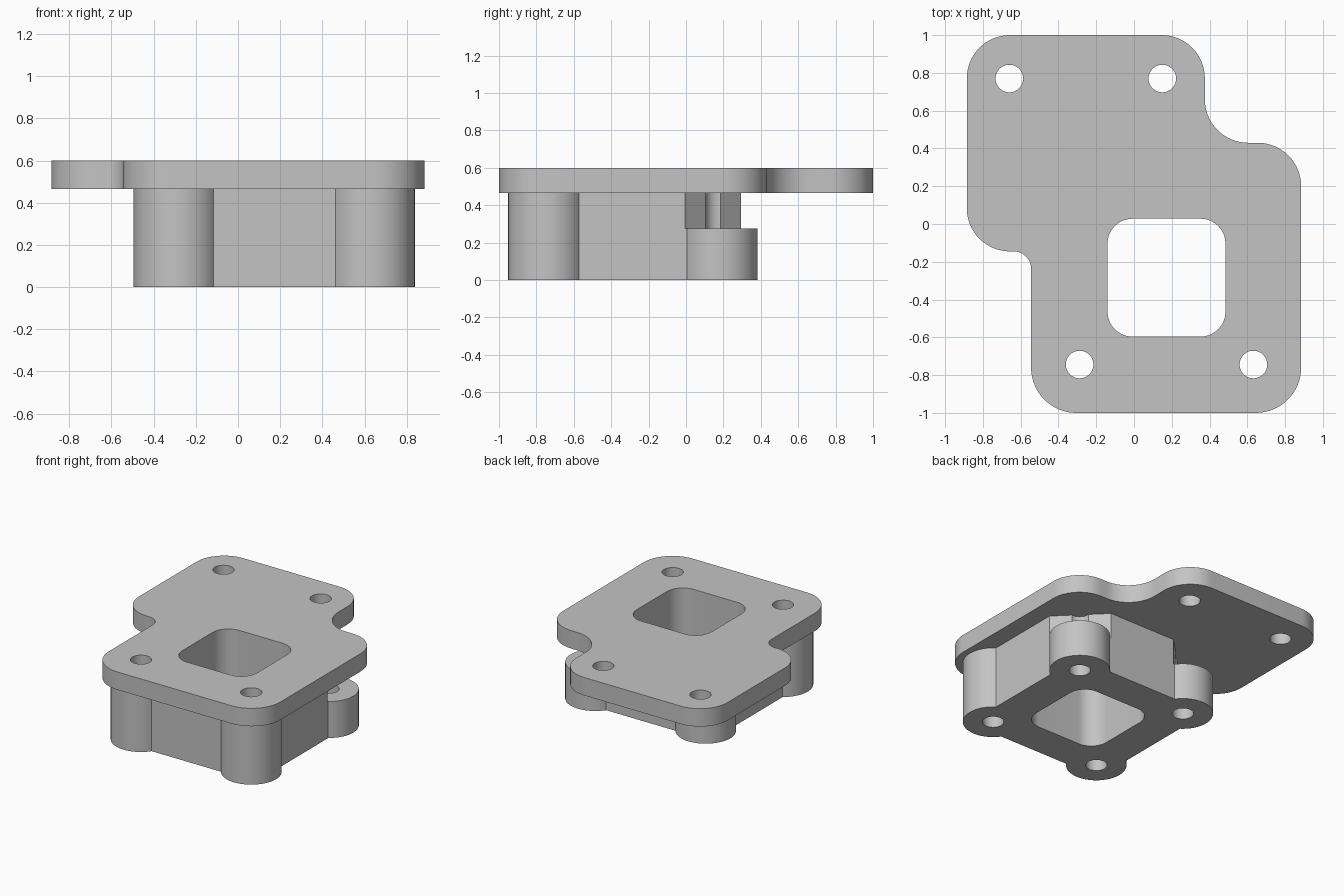
import bpy
import bmesh
from math import acos, cos, sin, pi, radians
from mathutils import Vector

cube = bpy.data.objects.get("Cube")
if cube:
    bpy.data.objects.remove(cube, do_unlink=True)

grey = bpy.data.materials.new("plain grey")
grey.use_nodes = True
grey.diffuse_color = (0.55, 0.55, 0.55, 1)
grey.node_tree.nodes["Principled BSDF"].inputs["Base Color"].default_value = grey.diffuse_color

# Main dimensions
BASE_CENTRE = Vector((0.172, -0.284))
HOLE_OFFSET = 0.46      # square bolt pattern, half spacing
BODY_HALF = 0.577
BOSS_R, HOLE_R = 0.207, 0.073
PLATE_BOTTOM, PLATE_TOP, BOSS_CUT = 0.465, 0.6, 0.275


def arc(centre, radius, start, end, steps):
    return [centre + radius * Vector((cos(a), sin(a)))
            for a in (start + (end - start) * i / steps for i in range(steps + 1))]


def circle(centre, radius, steps=48):
    return arc(Vector(centre), radius, 0, 2 * pi, steps)[:-1]


def fillet(corners, steps=16):
    """Round every right-angled corner (x, y, radius), convex or concave."""
    pts = [Vector(c[:2]) for c in corners]
    out = []
    for i, p in enumerate(pts):
        r = corners[i][2]
        a = (pts[i - 1] - p).normalized()
        b = (pts[(i + 1) % len(pts)] - p).normalized()
        centre = p + (a + b) * r
        for k in range(steps + 1):
            t = pi / 2 * k / steps
            out.append(centre - r * (b * cos(t) + a * sin(t)))
    return out


def extrude_profile(name, loops, z0, z1):
    """Solid from an outline followed by any inner hole loops."""
    bm = bmesh.new()
    edges = []
    for loop in loops:
        vs = [bm.verts.new((p.x, p.y, z0)) for p in loop]
        edges += [bm.edges.new((vs[i - 1], vs[i])) for i in range(len(vs))]
    bmesh.ops.triangle_fill(bm, edges=edges, use_beauty=True, normal=(0, 0, 1))
    grown = bmesh.ops.extrude_face_region(bm, geom=bm.faces[:], use_keep_orig=True)
    top = [v for v in grown["geom"] if isinstance(v, bmesh.types.BMVert)]
    bmesh.ops.translate(bm, verts=top, vec=(0, 0, z1 - z0))
    bmesh.ops.recalc_face_normals(bm, faces=bm.faces[:])
    mesh = bpy.data.meshes.new(name)
    bm.to_mesh(mesh)
    bm.free()
    mesh.materials.append(grey)
    obj = bpy.data.objects.new(name, mesh)
    bpy.context.collection.objects.link(obj)
    return obj


def activate(obj):
    bpy.ops.object.select_all(action='DESELECT')
    obj.select_set(True)
    bpy.context.view_layer.objects.active = obj


# Shared openings
bx, by = BASE_CENTRE
w = 0.312
window = fillet([(bx - w, by - w, 0.132), (bx + w, by - w, 0.132),
                 (bx + w, by + w, 0.132), (bx - w, by + w, 0.132)])
corner_dirs = [Vector((1, 1)), Vector((-1, 1)), Vector((-1, -1)), Vector((1, -1))]
boss_centres = [BASE_CENTRE + d * HOLE_OFFSET for d in corner_dirs]

# Top flange: two offset rounded rectangles blended together
flange_outline = fillet([
    (-0.545, -1.0, 0.24), (0.885, -1.0, 0.24), (0.885, 0.43, 0.23),
    (0.375, 0.43, 0.23), (0.375, 1.0, 0.228), (-0.885, 1.0, 0.228),
    (-0.885, -0.145, 0.228), (-0.545, -0.145, 0.092)])
flange_holes = [circle(c, HOLE_R) for c in
                [(-0.66, 0.77), (0.15, 0.77), boss_centres[2], boss_centres[3]]]
flange = extrude_profile("top_flange", [flange_outline, window] + flange_holes,
                         PLATE_BOTTOM, PLATE_TOP)

# Lower body: square block with a round boss at each corner
sweep = radians(45) + acos((BODY_HALF - HOLE_OFFSET) / BOSS_R)
body_outline = []
for k, c in enumerate(boss_centres):
    mid = radians(45 + 90 * k)
    body_outline += arc(c, BOSS_R, mid - sweep, mid + sweep, 40)
body = extrude_profile("lower_body",
                       [body_outline, window] + [circle(c, HOLE_R) for c in boss_centres],
                       0, PLATE_BOTTOM)

# Diagonal clearance notches above the two back bosses
for k in (0, 1):
    mid = radians(45 + 90 * k)
    out = Vector((cos(mid), sin(mid)))
    side = Vector((-out.y, out.x))
    near = boss_centres[k] - out * 0.046
    far = near + out * 0.6
    cutter = extrude_profile("notch_cutter",
                             [[near - side * 0.3, far - side * 0.3,
                               far + side * 0.3, near + side * 0.3]], BOSS_CUT, 0.55)
    cutter.hide_render = True
    activate(body)
    mod = body.modifiers.new("notch", 'BOOLEAN')
    mod.operation, mod.solver, mod.object = 'DIFFERENCE', 'EXACT', cutter
    bpy.ops.object.modifier_apply(modifier=mod.name)
    bpy.data.objects.remove(cutter, do_unlink=True)

# Smooth curved walls, keep the rims sharp
for obj in (flange, body):
    activate(obj)
    bpy.ops.object.shade_smooth_by_angle(angle=radians(25))
